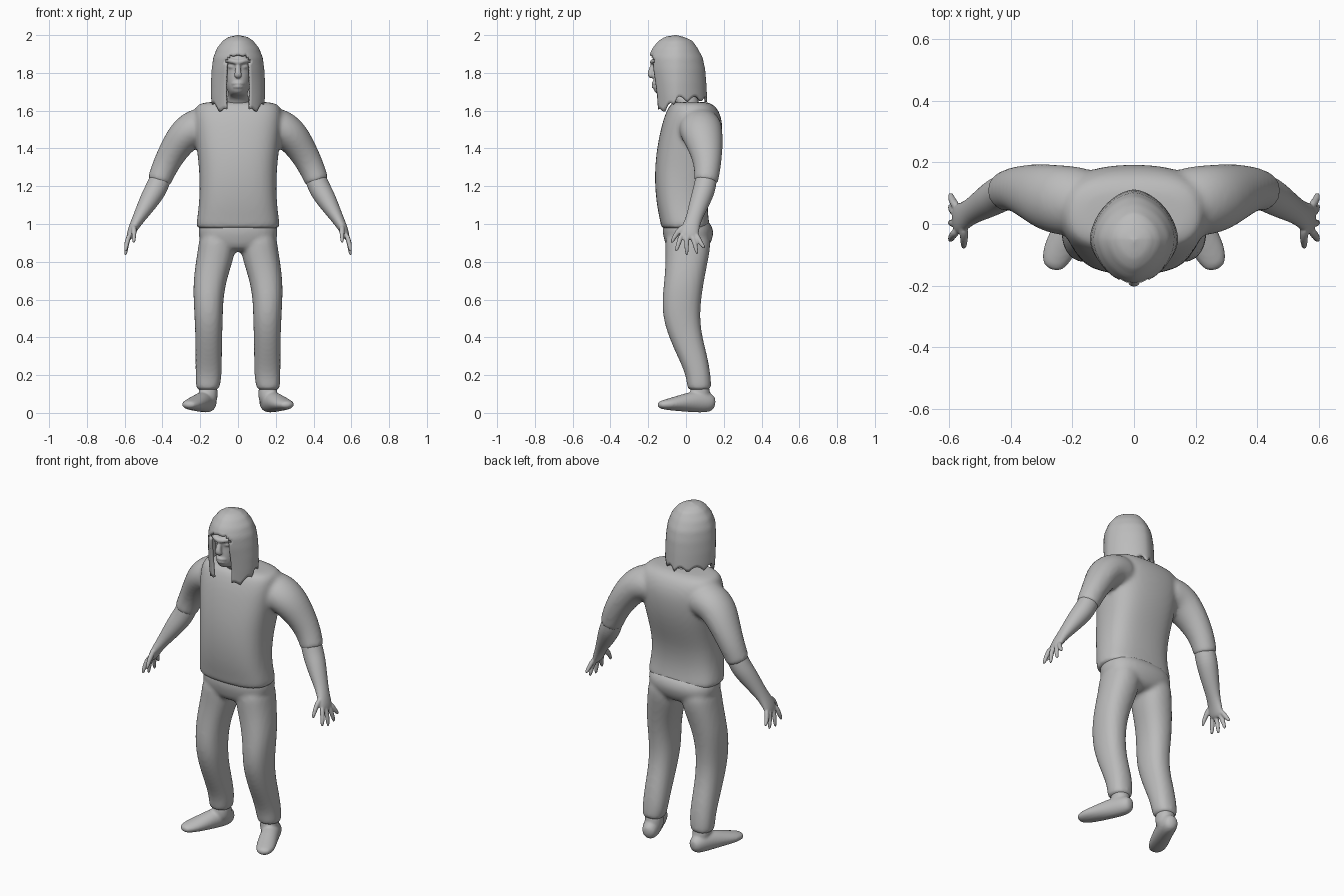
import bpy, bmesh, math
from mathutils import Vector

grey = bpy.data.materials.new("plain grey")
grey.diffuse_color = (0.5, 0.5, 0.5, 1)
SIDES = 16


def loop(n=2.0):
    """Unit superellipse outline."""
    pts = []
    for i in range(SIDES):
        a = 2 * math.pi * i / SIDES
        c, s = math.cos(a), math.sin(a)
        pts.append((math.copysign(abs(c) ** (2 / n), c), math.copysign(abs(s) ** (2 / n), s)))
    return pts


def skin(bm, rings):
    """Bridge rings of points into a closed body."""
    vs = [[bm.verts.new(p) for p in r] for r in rings]
    for a, b in zip(vs, vs[1:]):
        for i in range(SIDES):
            j = (i + 1) % SIDES
            bm.faces.new((a[i], a[j], b[j], b[i]))
    bm.faces.new(vs[0][::-1])
    bm.faces.new(vs[-1])


def stack(bm, rows, n=2.2, side=1):
    """Horizontal rings: z, centre x, half width, front y, back y."""
    skin(bm, [[(side * (cx + hx * u), (yf + yb) / 2 + (yb - yf) / 2 * v, z) for u, v in loop(n)]
              for z, cx, hx, yf, yb in rows])


def tube(bm, rows, ref=(0, 1, 0), side=1):
    """Rings square to a path: x, y, z, radius along ref, radius across."""
    ps = [Vector(r[:3]) for r in rows]
    rings = []
    for i, (p, r) in enumerate(zip(ps, rows)):
        t = (ps[min(i + 1, len(ps) - 1)] - ps[max(i - 1, 0)]).normalized()
        e = Vector(ref)
        e = (e - t * e.dot(t)).normalized()
        f = t.cross(e)
        pts = [p + e * (r[3] * u) + f * (r[4] * v) for u, v in loop()]
        rings.append([(side * q.x, q.y, q.z) for q in pts])
    skin(bm, rings)


def finish(name, bm, voxel=None, smooth=3):
    bmesh.ops.recalc_face_normals(bm, faces=bm.faces)
    me = bpy.data.meshes.new(name)
    bm.to_mesh(me)
    bm.free()
    me.materials.append(grey)
    ob = bpy.data.objects.new(name, me)
    bpy.context.collection.objects.link(ob)
    for p in me.polygons:
        p.use_smooth = True
    if voxel:
        ob.modifiers.new("round", "SUBSURF").levels = 2
        ob.modifiers["round"].render_levels = 2
        m = ob.modifiers.new("fuse", "REMESH")
        m.mode = "VOXEL"
        m.voxel_size = voxel
        m.use_smooth_shade = True
        m = ob.modifiers.new("soften", "SMOOTH")
        m.factor = 0.5
        m.iterations = smooth
    return ob


# Shirt: torso with both sleeves
bm = bmesh.new()
stack(bm, [(.97, 0, .21, -.12, .12), (.985, 0, .225, -.135, .13), (1.02, 0, .222, -.14, .122),
           (1.1, 0, .21, -.157, .115), (1.2, 0, .206, -.167, .128), (1.3, 0, .21, -.167, .16),
           (1.4, 0, .222, -.157, .187), (1.5, 0, .235, -.137, .198), (1.57, 0, .24, -.117, .19),
           (1.625, 0, .23, -.092, .16), (1.645, 0, .19, -.07, .12), (1.647, 0, .09, -.03, .08)], 2.7)
for s in (1, -1):
    tube(bm, [(.1, .065, 1.52, .11, .1), (.22, .075, 1.515, .118, .108), (.28, .085, 1.475, .112, .096),
              (.335, .105, 1.4, .093, .08), (.385, .115, 1.31, .073, .071),
              (.415, .107, 1.235, .066, .065), (.421, .104, 1.215, .064, .063)], side=s)
finish("shirt", bm, .012, 5)

# Trousers: hips with two legs
bm = bmesh.new()
stack(bm, [(.85, 0, .13, -.09, .1), (.9, 0, .205, -.114, .135), (.95, 0, .214, -.126, .15),
           (.99, 0, .212, -.126, .142), (1.04, 0, .19, -.11, .1)], 2.5)
for s in (1, -1):
    stack(bm, [(.118, .16, .052, .02, .125), (.13, .16, .064, .004, .136), (.2, .155, .071, 0, .132),
               (.3, .155, .071, -.047, .115), (.4, .155, .072, -.092, .088), (.5, .155, .076, -.124, .075),
               (.6, .157, .08, -.128, .082), (.7, .149, .089, -.117, .097), (.8, .126, .099, -.11, .117),
               (.88, .11, .102, -.112, .133), (.97, .105, .095, -.11, .13)], 2.3, s)
finish("trousers", bm, .012, 4)

# Shoes, toes turned outward
for s, label in ((1, "left"), (-1, "right")):
    bm = bmesh.new()
    stack(bm, [(.04, .155, .045, .03, .13), (.1, .158, .052, .015, .13), (.17, .16, .05, .03, .12)], side=s)
    tube(bm, [(.146, .156, .05, .03, .035), (.155, .115, .056, .05, .056), (.182, .045, .06, .052, .059),
              (.22, -.04, .05, .055, .042), (.25, -.1, .044, .053, .03), (.27, -.15, .042, .032, .018)],
         (1, 0, 0), s)
    finish(label + "_shoe", bm, .008, 4)

# Bare forearms with palm, four fingers and thumb
for s, label in ((1, "left"), (-1, "right")):
    bm = bmesh.new()
    tube(bm, [(.385, .115, 1.31, .055, .055), (.425, .102, 1.2, .061, .06), (.455, .085, 1.15, .058, .057),
              (.49, .063, 1.09, .051, .047), (.535, .037, 1.015, .041, .031),
              (.562, .018, .965, .052, .024), (.58, .014, .915, .05, .016)], side=s)
    for y0, y1, z1 in ((-.022, -.055, .85), (.003, .004, .828), (.03, .061, .835), (.052, .1, .87)):
        tube(bm, [(.572, y0, .95, .015, .014), (.59, y0 * .5 + y1 * .5, .9, .013, .013),
                  (.596, y1, z1, .009, .009)], side=s)
    tube(bm, [(.552, -.005, .99, .02, .016), (.55, -.05, .955, .015, .013), (.552, -.08, .895, .009, .009)],
         side=s)
    finish(label + "_forearm", bm, .0055, 2)

# Head: skull, neck, nose, brow, eyes and lips
bm = bmesh.new()
stack(bm, [(1.59, 0, .075, -.06, .09), (1.675, 0, .065, -.07, .06), (1.682, 0, .045, -.155, .05),
           (1.71, 0, .06, -.178, .05), (1.75, 0, .07, -.176, .05), (1.79, 0, .078, -.172, .05),
           (1.83, 0, .082, -.168, .05), (1.87, 0, .088, -.19, .05), (1.92, 0, .07, -.15, .04)], 2)
tube(bm, [(0, -.165, 1.86, .012, .012), (0, -.18, 1.825, .013, .014), (0, -.192, 1.79, .021, .019),
          (0, -.178, 1.772, .02, .01)], (1, 0, 0))
tube(bm, [(-.07, -.135, 1.868, .012, .012), (-.035, -.175, 1.865, .014, .014), (0, -.182, 1.852, .012, .012),
          (.035, -.175, 1.865, .014, .014), (.07, -.135, 1.868, .012, .012)], (0, 0, 1))
for z, w in ((1.747, .036), (1.73, .03)):
    tube(bm, [(-w, -.158, z - .005, .006, .006), (0, -.182, z, .011, .011), (w, -.158, z - .005, .006, .006)],
         (0, 0, 1))
for s in (1, -1):
    tube(bm, [(.015, -.163, 1.832, .006, .006), (.034, -.156, 1.834, .013, .012), (.055, -.145, 1.833, .006, .006)],
         (0, 0, 1), s)
finish("head", bm, .006, 2)

# Long hair: shell with a face opening and a ragged lower edge
PROFILE = [(1.5, .125, -.155, .11), (1.6, .137, -.165, .112), (1.68, .143, -.172, .111),
           (1.75, .143, -.182, .107), (1.82, .139, -.195, .101), (1.88, .131, -.199, .088),
           (1.93, .112, -.178, .062), (1.97, .08, -.145, .033), (1.99, .05, -.112, -.01), (2.0, .004, -.06, -.05)]


def size_at(z):
    for a, b in zip(PROFILE, PROFILE[1:]):
        if z <= b[0]:
            f = (z - a[0]) / (b[0] - a[0])
            return [p + (q - p) * f for p, q in zip(a[1:], b[1:])]
    return PROFILE[-1][1:]


bm = bmesh.new()
COLS, ROWS = 72, 30
grid = []
for r in range(ROWS + 1):
    row = []
    for c in range(COLS):
        a = 2 * math.pi * c / COLS
        sx, cy = math.sin(a), math.cos(a)          # cy = 1 at the front
        low = 1.645 - .075 * max(0, cy) ** .8 + .03 * abs(math.sin(5.5 * (a - math.pi)))
        z = low + (2 - low) * math.sin(r / ROWS * math.pi / 2)
        hx, yf, yb = size_at(z)
        x = math.copysign(abs(sx) ** 1.15, sx) * hx
        y = -.05 - math.copysign(abs(cy) ** 1.15, cy) * ((-.05 - yf) if cy > 0 else (yb + .05))
        row.append(bm.verts.new((x, y, z)))
    grid.append(row)
for r in range(ROWS):
    for c in range(COLS):
        d = (c + 1) % COLS
        bm.faces.new((grid[r][c], grid[r][d], grid[r + 1][d], grid[r + 1][c]))
bm.faces.new(grid[-1])
opening = []
for f in bm.faces:
    p = f.calc_center_median()
    if p.y < -.06 and abs(p.x) < .066 and p.z < 1.9 - 6 * p.x * p.x:
        opening.append(f)
bmesh.ops.delete(bm, geom=opening, context="FACES")
hair = finish("hair", bm)
m = hair.modifiers.new("thickness", "SOLIDIFY")
m.thickness = .014
m.offset = -1
